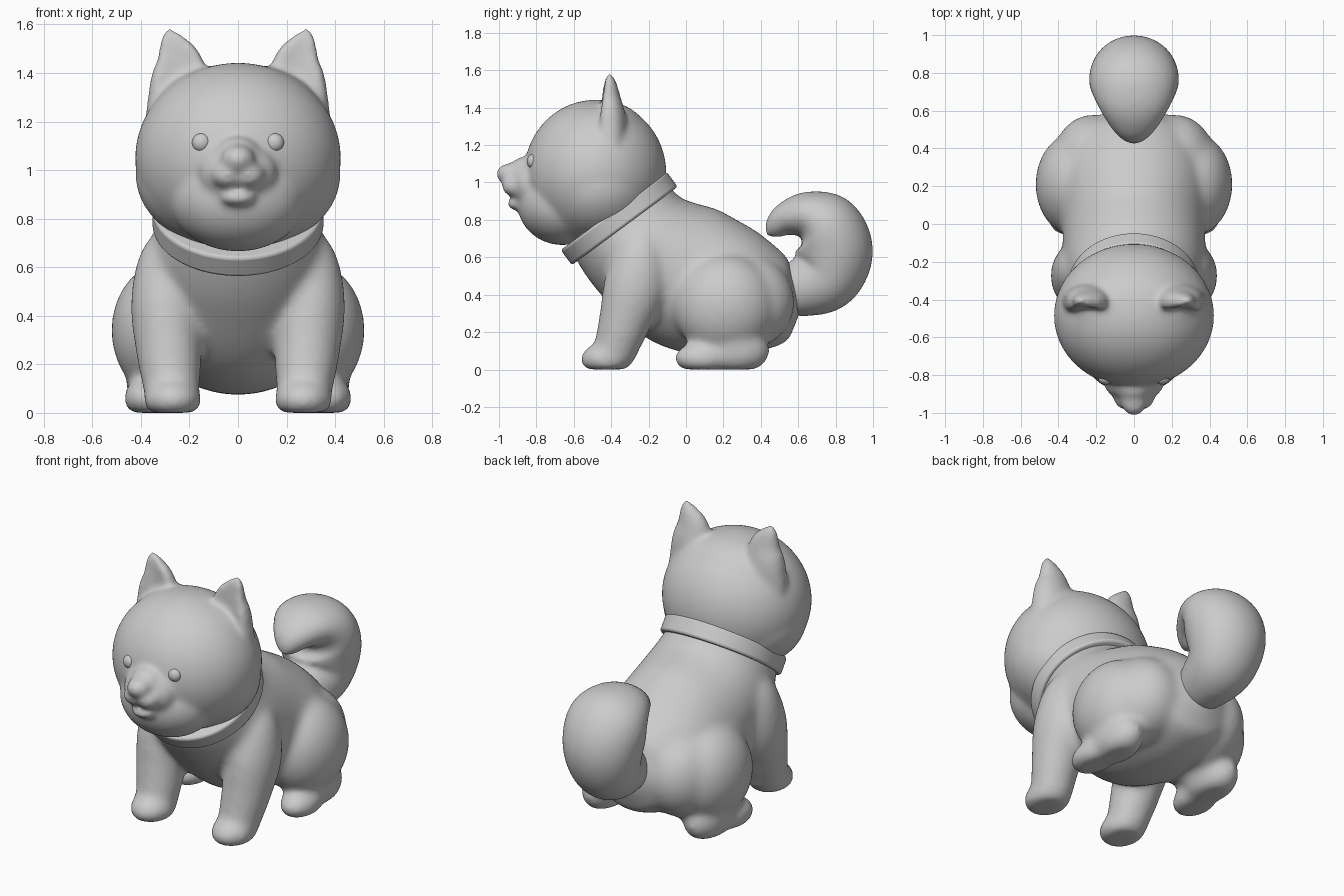
import bpy, bmesh, math
from mathutils import Vector, Matrix

if "Cube" in bpy.data.objects:
    bpy.data.objects.remove(bpy.data.objects["Cube"])


def ellipsoid(bm, c, r):
    m = Matrix.Translation(c) @ Matrix.Diagonal((*r, 1))
    bmesh.ops.create_uvsphere(bm, u_segments=64, v_segments=40, radius=1, matrix=m)


def spline(a, b, c, d, t):
    return 0.5 * (2*b + (c - a)*t + (2*a - 5*b + 4*c - d)*t*t + (3*b - a - 3*c + d)*t**3)


def loft(bm, pts, scoop=False, seg=48, sub=8):
    """Smooth tube through (x, y, z, half width, half depth) sections."""
    n, rows = len(pts), []
    for i in range(n - 1):
        q = [pts[min(max(k, 0), n - 1)] for k in range(i - 1, i + 3)]
        for j in range(sub):
            rows.append([spline(*v, j / sub) for v in zip(*q)])
    rows.append(list(pts[-1]))
    cs = [Vector(r[:3]) for r in rows]
    rings = []
    for i, r in enumerate(rows):
        t = (cs[min(i + 1, len(cs) - 1)] - cs[max(i - 1, 0)]).normalized()
        side = (Vector((1, 0, 0)) - t * t.x).normalized()
        up = t.cross(side)
        ring = []
        for k in range(seg):
            a = 2 * math.pi * k / seg
            s = math.sin(a)
            if scoop and s < 0:          # hollow front face
                s *= 1.9 + 1.4 * s
            ring.append(bm.verts.new(cs[i] + side * max(r[3], .003) * math.cos(a)
                                     + up * max(r[4], .003) * s))
        rings.append(ring)
    for a, b in zip(rings, rings[1:]):
        for k in range(seg):
            bm.faces.new((a[k], a[(k+1) % seg], b[(k+1) % seg], b[k]))
    bm.faces.new(rings[0][::-1])
    bm.faces.new(rings[-1])


def finish(bm, name, voxel=0, smooth=0):
    """Make the object; fuse and soften its overlapping parts."""
    for v in bm.verts:
        v.co.z = max(v.co.z, 0)
    bmesh.ops.recalc_face_normals(bm, faces=bm.faces)
    for f in bm.faces:
        f.smooth = True
    me = bpy.data.meshes.new(name)
    bm.to_mesh(me)
    bm.free()
    ob = bpy.data.objects.new(name, me)
    bpy.context.collection.objects.link(ob)
    if voxel:
        m = ob.modifiers.new("fuse", 'REMESH')
        m.mode, m.voxel_size, m.use_smooth_shade = 'VOXEL', voxel, True
        m = ob.modifiers.new("soften", 'SMOOTH')
        m.factor, m.iterations = 0.5, smooth
    return ob


# Body with legs
bm = bmesh.new()
loft(bm, [(0, -.37, .83, .31, .31), (0, -.23, .655, .365, .34), (0, 0, .5, .38, .395),
          (0, .27, .41, .385, .35), (0, .49, .355, .29, .25), (0, .58, .345, .16, .15),
          (0, .62, .34, .01, .01)])
for s in (-1, 1):
    # front leg and paw
    loft(bm, [(s*.275, -.37, .05, .108, .105), (s*.275, -.37, .12, .12, .12),
              (s*.285, -.33, .25, .135, .14), (s*.295, -.27, .45, .147, .17),
              (s*.285, -.24, .64, .12, .13), (s*.25, -.22, .76, .05, .05)])
    ellipsoid(bm, (s*.27, -.425, .055), (.122, .142, .09))
    # thigh, rump and hind paw
    ellipsoid(bm, (s*.31, .21, .34), (.212, .275, .275))
    ellipsoid(bm, (s*.22, .32, .36), (.215, .26, .255))
    ellipsoid(bm, (s*.365, .09, .06), (.108, .155, .088))
    ellipsoid(bm, (s*.34, .26, .10), (.12, .19, .13))
finish(bm, "body", .014, 45)

# Curled tail
bm = bmesh.new()
loft(bm, [(0, .50, .42, .12, .12), (0, .62, .44, .16, .16), (0, .75, .50, .20, .19),
          (0, .79, .635, .23, .21), (0, .745, .765, .237, .19), (0, .64, .823, .20, .13),
          (0, .53, .80, .135, .09), (0, .465, .745, .07, .055), (0, .435, .71, .01, .01)])
finish(bm, "tail", .013, 25)

# Head with ears and muzzle
bm = bmesh.new()
ellipsoid(bm, (0, -.485, 1.05), (.424, .38, .392))
ellipsoid(bm, (0, -.47, .98), (.422, .332, .314))
ellipsoid(bm, (0, -.46, 1.2), (.36, .28, .24))
ellipsoid(bm, (0, -.66, .885), (.28, .24, .22))
ellipsoid(bm, (0, -.84, .99), (.16, .10, .13))
ellipsoid(bm, (0, -.86, 1.04), (.10, .09, .10))
ellipsoid(bm, (0, -.935, 1.045), (.07, .08, .06))
ellipsoid(bm, (0, -.895, .885), (.075, .062, .035))
for s in (-1, 1):
    ellipsoid(bm, (s*.042, -.91, .98), (.07, .075, .058))
    loft(bm, [(s*.23, -.40, 1.15, .16, .09), (s*.24, -.405, 1.34, .127, .085),
              (s*.245, -.41, 1.45, .098, .062), (s*.275, -.412, 1.54, .048, .038),
              (s*.283, -.412, 1.585, .014, .012)], scoop=True)
finish(bm, "head", .012, 22)

# Eyes
for s, name in ((-1, "right_eye"), (1, "left_eye")):
    bm = bmesh.new()
    ellipsoid(bm, (s*.15, -.818, 1.113), (.039, .032, .039))
    finish(bm, name)

# Collar
bpy.ops.mesh.primitive_cylinder_add(vertices=96, radius=.352, depth=.1,
                                    location=(0, -.357, .808),
                                    rotation=(math.radians(36.5), 0, 0))
collar = bpy.context.object
collar.name = "collar"
bpy.ops.object.shade_smooth_by_angle(angle=math.radians(40))
m = collar.modifiers.new("rounded_edge", 'BEVEL')
m.width, m.segments = .014, 3
